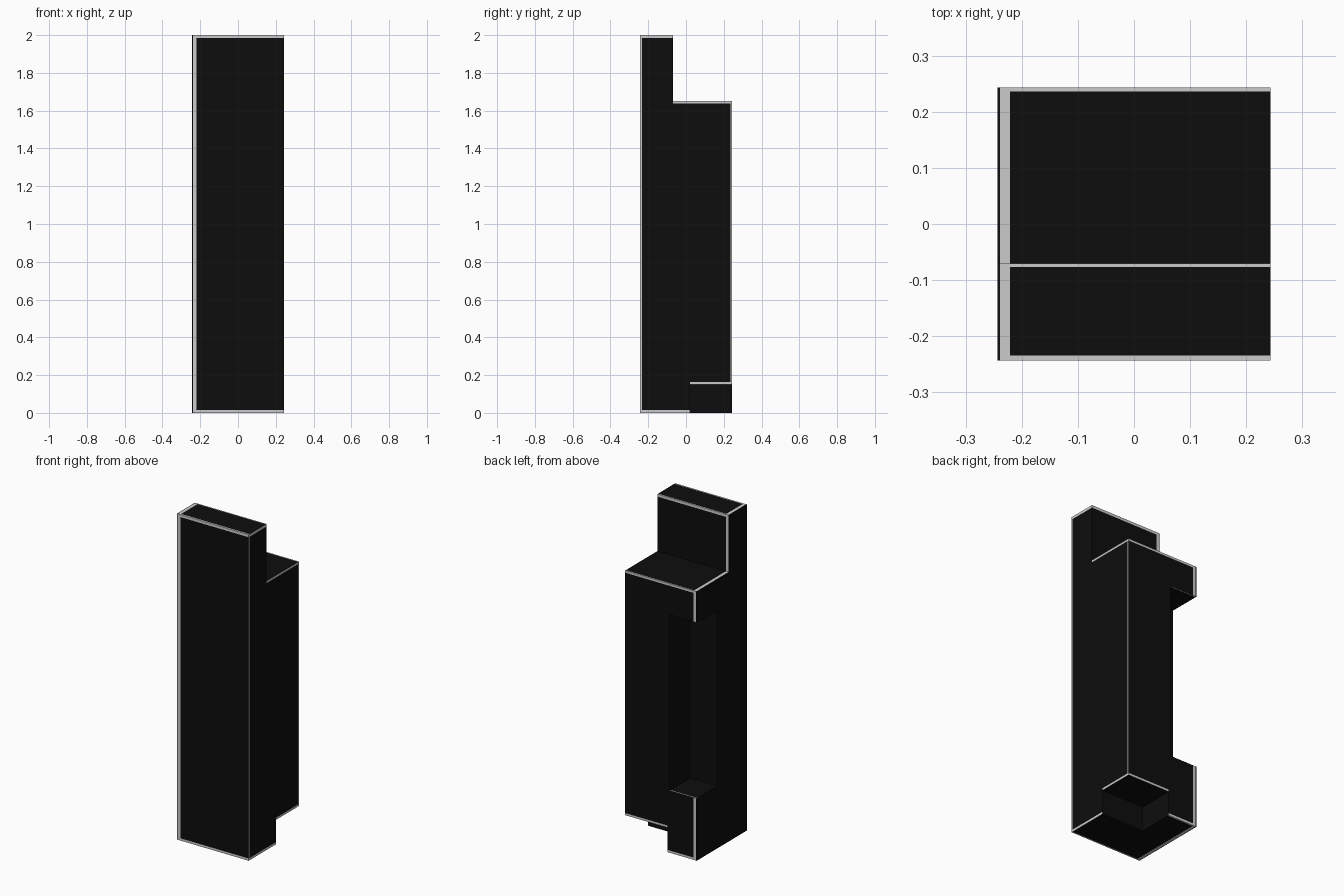
import bpy, bmesh

if "Cube" in bpy.data.objects:
    bpy.data.objects.remove(bpy.data.objects["Cube"])

W = 0.243             # half width and half depth
STEP_Y, STEP_Z = -0.07, 1.65


def material(name, value):
    m = bpy.data.materials.new(name)
    m.diffuse_color = (value, value, value, 1)
    m.use_nodes = True
    m.node_tree.nodes["Principled BSDF"].inputs["Base Color"].default_value = m.diffuse_color
    return m


def block(name, lo, hi):
    bpy.ops.mesh.primitive_cube_add(size=1)
    ob = bpy.context.object
    ob.name = name
    ob.location = [(a + b) / 2 for a, b in zip(lo, hi)]
    ob.scale = [b - a for a, b in zip(lo, hi)]
    bpy.ops.object.transform_apply(location=True, rotation=False, scale=True)
    return ob


# Tall block with three cut-outs: upper step, lower corner notch, side recess
tower = block("stepped_tower", (-W, -W, 0), (W, W, 2))
cuts = [((-1, STEP_Y, STEP_Z), (1, 1, 3)),
        ((-0.045, 0.02, -1), (1, 1, 0.15)),
        ((-1, 0.042, 0.382), (-0.058, 1, 1.46))]
for lo, hi in cuts:
    cutter = block("cutter", lo, hi)
    cutter.hide_render = True
    mod = tower.modifiers.new("cut", 'BOOLEAN')
    mod.operation, mod.solver, mod.object = 'DIFFERENCE', 'EXACT', cutter
    bpy.context.view_layer.objects.active = tower
    bpy.ops.object.modifier_apply(modifier=mod.name)
    bpy.data.objects.remove(cutter)

tower.data.materials.clear()
tower.data.materials.append(material("black", 0.004))
tower.data.materials.append(material("pale grey trim", 0.6))

# Slice the surface so the trim strips become separate faces
bm = bmesh.new()
bm.from_mesh(tower.data)
slices = [(-0.239, -0.221, -0.058, -0.045),
          (-0.234, -0.077, STEP_Y, 0.02, 0.042, 0.236),
          (0.014, 0.15, 0.163, 0.382, 1.46, 1.637, STEP_Z, 1.984)]
for axis, values in enumerate(slices):
    normal = [0, 0, 0]
    normal[axis] = 1
    for v in values:
        point = [0, 0, 0]
        point[axis] = v
        bmesh.ops.bisect_plane(bm, geom=bm.verts[:] + bm.edges[:] + bm.faces[:],
                               dist=1e-5, plane_co=point, plane_no=normal)


def is_trim(c, n):
    x, y, z = c
    recess = x < -0.05 and 0.03 < y < 0.24 and 0.37 < z < 1.47
    in_notch = x > -0.05 and y < 0.24 and y > 0.01 and z < 0.151
    if n.x < -0.5:
        return False
    if n.x > 0.5:                                # right side outline
        return x > 0.2 and (y < -0.234 or y > 0.236 or z > 1.984 or z < 0.014
                            or (y > STEP_Y and 1.637 < z < STEP_Z)
                            or (y > 0.02 and z < 0.163))
    if in_notch:
        return False
    if -0.239 < x < -0.221 and not recess:       # band along the left side
        return True
    if x < -0.239:
        return False
    if abs(n.z) > 0.5:                           # level faces
        return y < -0.234 or y > 0.236 or (z > 1.9 and y > -0.077)
    if y > 0.2:                                  # back face
        return z > 1.637 or z < 0.014 or (x > -0.045 and z < 0.163)
    return z > 1.984 or z < 0.014                # front and step wall


for f in bm.faces:
    f.normal_update()
    f.material_index = int(is_trim(f.calc_center_bounds(), f.normal))
    f.smooth = False
bm.to_mesh(tower.data)
bm.free()
